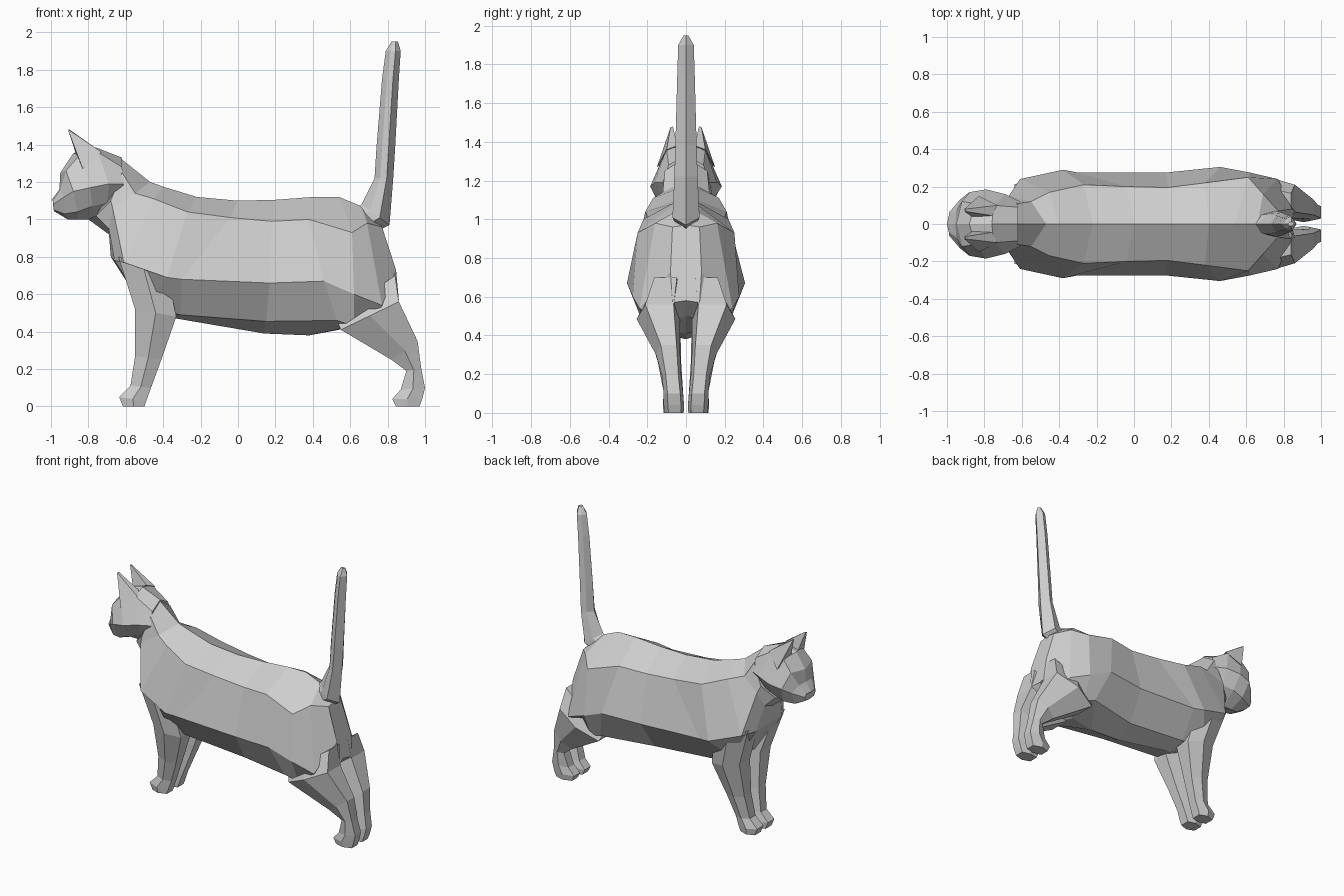
import bpy
import bmesh

fur = bpy.data.materials.new("light_grey_fur")
fur.diffuse_color = (0.62, 0.62, 0.62, 1)


def loft(name, rings):
    """Skin a list of equal-length point rings and cap both ends."""
    bm = bmesh.new()
    vr = [[bm.verts.new(p) for p in r] for r in rings]
    n = len(vr[0])
    for a, b in zip(vr, vr[1:]):
        for i in range(n):
            j = (i + 1) % n
            bm.faces.new((a[i], a[j], b[j], b[i]))
    for cap in (vr[0], vr[-1]):
        if n > 2:
            bm.faces.new(cap)
    bmesh.ops.recalc_face_normals(bm, faces=bm.faces)
    me = bpy.data.meshes.new(name)
    bm.to_mesh(me)
    bm.free()
    me.materials.append(fur)
    ob = bpy.data.objects.new(name, me)
    bpy.context.collection.objects.link(ob)
    return ob


def sym_ring(s):
    """Spine x,z / upper x,y,z / widest x,y,z / lower x,y,z / underside x,z."""
    half = [s[2:5], s[5:8], s[8:11]]
    other = [(x, -y, z) for x, y, z in reversed(half)]
    return [(s[0], 0, s[1])] + half + [(s[11], 0, s[12])] + other


def leg_ring(s, side):
    """Front x,z / back x,z / inner y, outer y."""
    xf, zf, xb, zb, yi, yo = s
    xm, zm = (xf + xb) / 2, (zf + zb) / 2
    w = yo - yi
    pts = [(xf, yi + .15 * w, zf), (xf, yo - .2 * w, zf), (xm, yo, zm),
           (xb, yo - .2 * w, zb), (xb, yi + .15 * w, zb), (xm, yi, zm)]
    return [(x, side * y, z) for x, y, z in pts]


# Torso from neck to rump
torso = [
    (-.62, 1.32, -.62, .11, 1.25, -.68, .12, 1.10, -.76, .07, 1.02, -.80, 1.00),
    (-.47, 1.20, -.55, .12, 1.14, -.67, .15, 1.06, -.69, .09, .95, -.69, .92),
    (-.40, 1.175, -.45, .17, 1.11, -.61, .24, .77, -.66, .15, .78, -.68, .80),
    (-.22, 1.12, -.27, .21, 1.04, -.38, .29, .69, -.50, .14, .53, -.52, .55),
    (0.0, 1.10, -.04, .20, 1.01, -.30, .275, .68, -.31, .14, .49, -.33, .47),
    (.20, 1.105, .18, .195, .99, .17, .275, .66, .15, .14, .455, .14, .39),
    (.40, 1.12, .38, .22, 1.00, .46, .305, .67, .53, .22, .46, .38, .38),
    (.54, 1.12, .61, .25, .93, .62, .275, .60, .62, .20, .43, .54, .41),
    (.66, 1.07, .69, .16, .98, .77, .24, .54, .75, .12, .46, .74, .50),
    (.77, .97, .77, .07, .96, .845, .08, .73, .86, .07, .57, .84, .58),
]
loft("torso", [sym_ring(s) for s in torso])

# Head from nose to nape
head = [
    (-1.0, 1.10, -.99, .045, 1.10, -.99, .06, 1.08, -.985, .05, 1.05, -.985, 1.045),
    (-.955, 1.16, -.95, .07, 1.16, -.93, .13, 1.12, -.93, .09, 1.03, -.91, 1.0),
    (-.95, 1.25, -.92, .12, 1.26, -.88, .17, 1.15, -.86, .12, 1.04, -.86, 1.0),
    (-.88, 1.355, -.85, .11, 1.34, -.79, .185, 1.17, -.78, .12, 1.07, -.80, 1.0),
    (-.76, 1.385, -.75, .10, 1.36, -.69, .16, 1.19, -.70, .10, 1.09, -.74, 1.02),
    (-.62, 1.33, -.62, .09, 1.28, -.61, .12, 1.19, -.64, .08, 1.12, -.66, 1.08),
]
loft("head", [sym_ring(s) for s in head])

# Tail: six-sided, with a ridge at front and back (front x,z / back x,z / half width)
tail = [(.63, 1.06, .77, .95, .06), (.66, 1.08, .81, .97, .07),
        (.73, 1.22, .83, 1.22, .06), (.74, 1.38, .84, 1.38, .055),
        (.77, 1.75, .86, 1.75, .045), (.79, 1.90, .87, 1.90, .04),
        (.82, 1.95, .856, 1.95, .012)]


def tail_ring(s):
    xf, zf, xb, zb, w = s
    a = (xf + (xb - xf) * .3, zf + (zb - zf) * .3)
    b = (xf + (xb - xf) * .65, zf + (zb - zf) * .65)
    return [(xf, 0, zf), (a[0], w * .75, a[1]), (b[0], w, b[1]),
            (xb, 0, zb), (b[0], -w, b[1]), (a[0], -w * .75, a[1])]


loft("tail", [tail_ring(s) for s in tail])

front_leg = [(-.64, .80, -.38, .72, .06, .25), (-.55, .52, -.33, .48, .03, .215),
             (-.55, .27, -.41, .25, .025, .145), (-.575, .11, -.465, .10, .015, .115),
             (-.635, .05, -.49, .03, .01, .12), (-.615, .0, -.50, .0, .012, .115)]
hind_leg = [(.52, .48, .84, .70, .02, .20), (.55, .41, .86, .56, .03, .255),
            (.82, .25, .96, .35, .03, .155), (.90, .19, .98, .20, .025, .125),
            (.87, .09, 1.0, .10, .015, .115), (.825, .04, .985, .04, .01, .115),
            (.845, .0, .97, .0, .012, .11)]

for side, word in ((1, "far"), (-1, "near")):
    # Legs with paws
    loft(f"front_leg_{word}", [leg_ring(s, side) for s in front_leg])
    loft(f"hind_leg_{word}", [leg_ring(s, side) for s in hind_leg])
    # Pointed ear
    base = [(-.86, .035, 1.33), (-.83, .15, 1.27), (-.73, .10, 1.36), (-.76, .045, 1.38)]
    tip = [(-.907, .067, 1.48), (-.907, .08, 1.475), (-.90, .08, 1.475), (-.90, .067, 1.48)]
    loft(f"ear_{word}", [[(x, side * y, z) for x, y, z in r] for r in (base, tip)])
